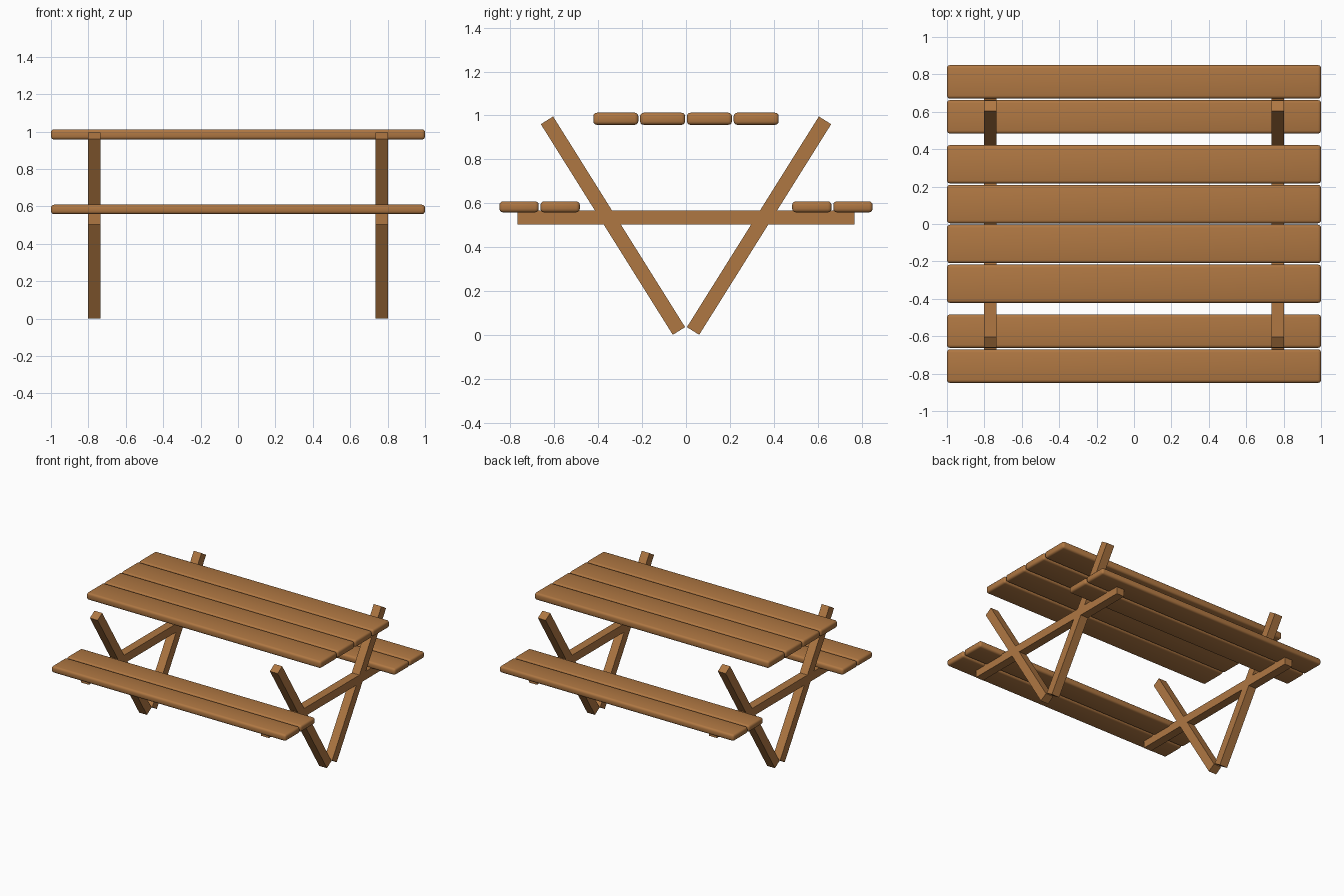
import bpy
from math import atan2, hypot, radians
from mathutils import Vector

cube = bpy.data.objects.get("Cube")
if cube:
    bpy.data.objects.remove(cube, do_unlink=True)

wood = bpy.data.materials.new("brown wood")
wood.use_nodes = True
COLOUR = (0.43, 0.185, 0.055, 1)
wood.diffuse_color = COLOUR
wood.node_tree.nodes["Principled BSDF"].inputs["Base Color"].default_value = COLOUR


def board(name, size, centre, tilt=0.0, bevel=0.0):
    """A wooden box, tilted about x, with optionally rounded edges."""
    bpy.ops.mesh.primitive_cube_add(size=1, location=centre)
    obj = bpy.context.object
    obj.name = name
    obj.scale = size
    bpy.ops.object.transform_apply(location=False, rotation=False, scale=True)
    obj.rotation_euler.x = tilt
    obj.data.materials.append(wood)
    if bevel:
        mod = obj.modifiers.new("rounded edges", "BEVEL")
        mod.width = bevel
        mod.segments = 3
        bpy.ops.object.modifier_apply(modifier=mod.name)
        bpy.ops.object.shade_smooth_by_angle(angle=radians(35))
    return obj


# Table top: four planks
for i in range(4):
    board(f"table_plank_{i + 1}", (2, 0.205, 0.055),
          (0, (i - 1.5) * 0.213, 0.985), bevel=0.016)

# Benches: two planks on each side
for side, y_sign in (("front", -1), ("back", 1)):
    for part, y in (("inner", 0.573), ("outer", 0.76)):
        board(f"{side}_bench_{part}_plank", (2, 0.179, 0.05),
              (0, y_sign * y, 0.584), bevel=0.016)

# End frames: a crossbeam and two slanted legs each
THICK = 0.066
foot, head = Vector((0, 0.032, 0.019)), Vector((0, 0.633, 0.978))
span, middle = head - foot, (head + foot) / 2
for end, x in (("left", 0.768), ("right", -0.768)):
    board(f"{end}_crossbeam", (THICK, 1.535, 0.064), (x, 0, 0.536))
    for side, y_sign in (("front", -1), ("back", 1)):
        board(f"{end}_{side}_leg", (THICK, THICK, hypot(span.y, span.z)),
              (x, y_sign * middle.y, middle.z),
              tilt=-y_sign * atan2(span.y, span.z))
